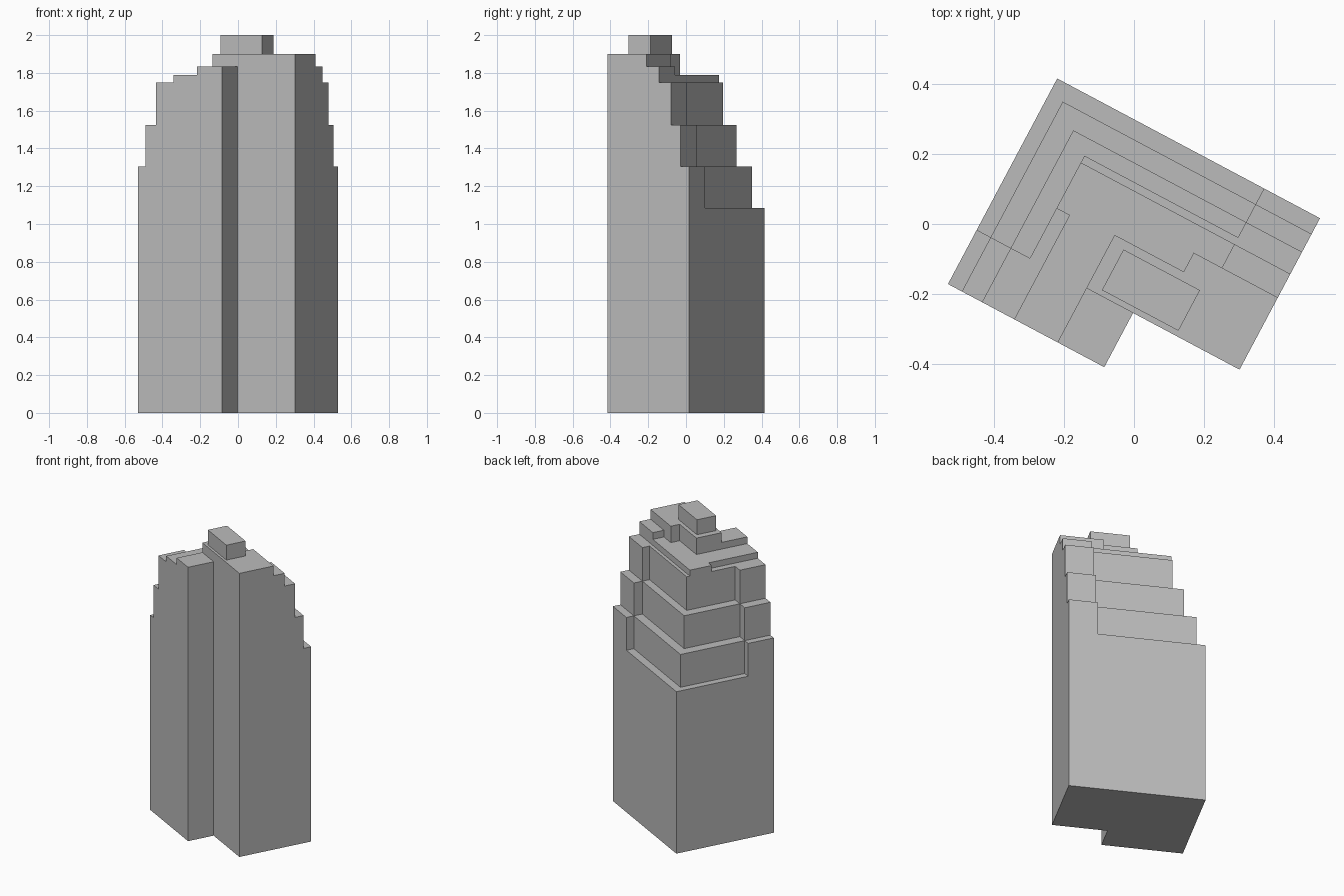
import bpy, bmesh, math

cube = bpy.data.objects.get("Cube")
if cube:
    bpy.data.objects.remove(cube, do_unlink=True)

# Single concrete grey
grey = bpy.data.materials.new("concrete grey")
grey.use_nodes = True
colour = (0.5, 0.5, 0.5, 1)
grey.diffuse_color = colour
grey.node_tree.nodes["Principled BSDF"].inputs["Base Color"].default_value = colour

# Plan measured from the back corner: u runs along the back, w towards the front
W, D, WING = 0.849, 0.664, 0.505    # full width, wing depth, wing width
FRONT, END = 0.489, 0.668           # main front line, start of the end bay
FACADE = [(W, FRONT), (WING, FRONT), (WING, D)]


def slab(name, outline, bottom, top):
    """Extrude a plan outline between two heights, turned onto the site angle."""
    bm = bmesh.new()
    base = bm.faces.new([bm.verts.new((u, -w, bottom)) for u, w in outline])
    up = bmesh.ops.extrude_face_region(bm, geom=[base], use_keep_orig=True)
    moved = [g for g in up["geom"] if isinstance(g, bmesh.types.BMVert)]
    bmesh.ops.translate(bm, verts=moved, vec=(0, 0, top - bottom))
    bmesh.ops.recalc_face_normals(bm, faces=bm.faces)
    mesh = bpy.data.meshes.new(name)
    bm.to_mesh(mesh)
    bm.free()
    mesh.materials.append(grey)
    obj = bpy.data.objects.new(name, mesh)
    obj.location = (-0.219, 0.415, 0)
    obj.rotation_euler.z = math.radians(-28)
    bpy.context.collection.objects.link(obj)


def setback(a, b, c, d):
    """Outline whose core steps in to (a, b) while the end bays step to c and d."""
    return [(a, b), (END, b), (END, c), (W, c), *FACADE,
            (d, D), (d, FRONT), (a, FRONT)]


# Main shaft
slab("main_shaft", [(0, 0), (W, 0), *FACADE, (0, D)], 0, 1.085)

# Three setback tiers
slab("lower_setback", setback(0.045, 0.051, 0, 0), 1.085, 1.305)
slab("middle_setback", setback(0.11, 0.109, 0.051, 0.045), 1.305, 1.525)
slab("upper_setback", setback(0.172, 0.158, 0.109, 0.11), 1.525, 1.75)

# Roof terraces
slab("roof_terrace", [(0.172, 0.18), (W, 0.18), *FACADE, (0.214, D),
                      (0.214, 0.328), (0.172, 0.328)], 1.75, 1.79)
slab("upper_terrace", [(0.354, 0.317), (0.577, 0.317), (0.577, 0.256),
                       (END, 0.256), (END, 0.18), (W, 0.18), *FACADE,
                       (0.354, D)], 1.79, 1.835)
slab("crown", [(0.354, 0.317), (0.577, 0.317), (0.577, 0.256), (W, 0.256),
               (W, FRONT), (0.354, FRONT)], 1.835, 1.9)

# Rooftop machine room
slab("machine_room", [(0.396, 0.342), (0.643, 0.342), (0.643, 0.473),
                      (0.396, 0.473)], 1.9, 2.0)
